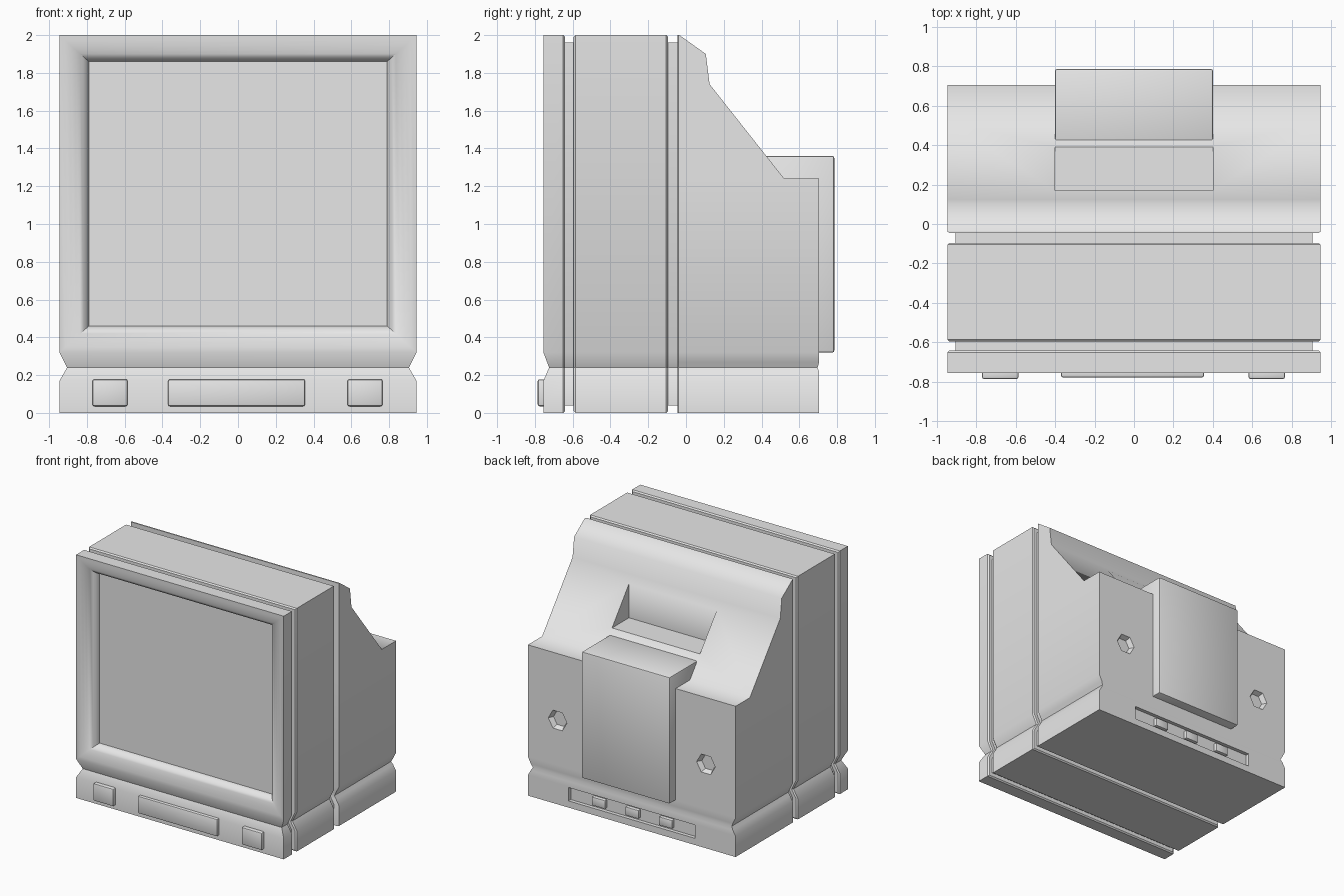
import bpy, bmesh, math

old = bpy.data.objects.get("Cube")
if old:
    bpy.data.objects.remove(old, do_unlink=True)

# One casing colour
grey = bpy.data.materials.new("casing grey")
grey.use_nodes = True
COLOUR = (0.8, 0.8, 0.8, 1)
grey.diffuse_color = COLOUR
grey.node_tree.nodes["Principled BSDF"].inputs["Base Color"].default_value = COLOUR

W, H = 0.945, 2.0                      # half width and height of the casing
LOW, MID, HIGH, VEE = 0.17, 0.24, 0.32, 0.04   # V groove around the base


def loft(bm, loops, start=True, end=True, closed=True):
    rings = [[bm.verts.new(p) for p in loop] for loop in loops]
    n = len(rings[0])
    for a, b in zip(rings, rings[1:]):
        for i in range(n if closed else n - 1):
            j = (i + 1) % n
            bm.faces.new((a[i], a[j], b[j], b[i]))
    if start:
        bm.faces.new(rings[0])
    if end:
        bm.faces.new(rings[-1])


def finish(name, bm, angle=40, smooth=True):
    bmesh.ops.remove_doubles(bm, verts=bm.verts[:], dist=0.0001)
    bmesh.ops.recalc_face_normals(bm, faces=bm.faces[:])
    mesh = bpy.data.meshes.new(name)
    bm.to_mesh(mesh)
    bm.free()
    mesh.materials.append(grey)
    ob = bpy.data.objects.new(name, mesh)
    bpy.context.collection.objects.link(ob)
    if smooth:
        smooth_edges(ob, angle)
    return ob


def smooth_edges(ob, angle):
    bpy.ops.object.select_all(action='DESELECT')
    ob.select_set(True)
    bpy.context.view_layer.objects.active = ob
    bpy.ops.object.shade_smooth_by_angle(angle=math.radians(angle))


def rect(x, z0, z1, y):
    return [(-x, y, z0), (x, y, z0), (x, y, z1), (-x, y, z1)]


def add_box(bm, x0, x1, y0, y1, z0, z1):
    loft(bm, [[(x0, y, z0), (x1, y, z0), (x1, y, z1), (x0, y, z1)] for y in (y0, y1)])


def box(name, *size, bevel=0.01):
    bm = bmesh.new()
    add_box(bm, *size)
    bmesh.ops.recalc_face_normals(bm, faces=bm.faces[:])
    if bevel:
        bmesh.ops.bevel(bm, geom=bm.edges[:], offset=bevel, segments=2,
                        profile=0.5, affect='EDGES')
    return finish(name, bm)


def outline(y, inset=0.0, notch_y=None):
    # Casing cross-section with the V groove on both sides
    w, n = W - inset, y if notch_y is None else notch_y
    right = [(w, y, inset), (w, y, LOW), (w - VEE, n, MID), (w, y, HIGH), (w, y, H - inset)]
    return right + [(-x, b, z) for x, b, z in reversed(right)]


# Front bezel: grooved base strip, rounded frame and sunken screen
FRONT, NOTCH, SCREEN = -0.755, -0.725, -0.67
bm = bmesh.new()
loft(bm, [outline(FRONT, 0, NOTCH), outline(-0.65), outline(-0.64, 0.01)], start=False)
loft(bm, [[(-x, y, z), (x, y, z)] for x, y, z in
          ((W, FRONT, 0), (W, FRONT, LOW), (W - VEE, NOTCH, MID), (W, FRONT, HIGH))],
     start=False, end=False, closed=False)
frame = []
STEPS = 8
for i in range(STEPS + 1):
    a = math.pi / 2 * i / STEPS
    s, c = math.sin(a), 1 - math.cos(a)
    frame.append(rect(W - 0.155 * s, HIGH + 0.14 * s, H - 0.14 * s,
                      FRONT + (SCREEN - FRONT) * c))
loft(bm, frame, start=False)
finish("front_bezel", bm)

# Middle shell
bm = bmesh.new()
loft(bm, [outline(-0.595, 0.01), outline(-0.585), outline(-0.105), outline(-0.095, 0.01)])
finish("middle_shell", bm)

# Inner core seen inside the two vertical grooves
bm = bmesh.new()
loft(bm, [outline(-0.65, 0.04), outline(-0.03, 0.04)])
finish("inner_core", bm)

# Rear shell, stacked from the base up: height, half width, back edge
BACK = 0.705
levels = [(0, W, BACK), (LOW, W, BACK), (0.215, 0.919, BACK), (MID, W - VEE, 0.697),
          (0.27, 0.92, BACK), (HIGH, W, BACK), (1.24, W, BACK), (1.24, W, 0.52),
          (1.74, W, 0.125), (1.9, W, 0.105), (H, W, -0.035)]
bm = bmesh.new()
loft(bm, [[(-w, -0.039, z), (0.01 - w, -0.045, z), (w - 0.01, -0.045, z),
           (w, -0.039, z), (w, back, z), (-w, back, z)] for z, w, back in levels])
rear = finish("rear_shell", bm, smooth=False)

# Cutter: carrying recess, connector slot and two six-sided sockets
bm = bmesh.new()
add_box(bm, -0.4, 0.4, 0.17, 0.39, 1.404, 1.9)
add_box(bm, -0.575, 0.575, BACK - 0.03, BACK + 0.1, 0.055, 0.165)
for side in (-1, 1):
    loft(bm, [[(side * 0.675 + r * math.cos(k * math.pi / 3), y,
                0.69 + r * math.sin(k * math.pi / 3)) for k in range(6)]
              for y, r in ((BACK - 0.04, 0.065), (BACK + 0.02, 0.095))])
cutter = finish("rear_cutter", bm, smooth=False)
cutter.hide_render = True
cut = rear.modifiers.new("cut", 'BOOLEAN')
cut.operation, cut.solver, cut.object = 'DIFFERENCE', 'EXACT', cutter
bpy.context.view_layer.objects.active = rear
bpy.ops.object.modifier_apply(modifier=cut.name)
bpy.data.objects.remove(cutter, do_unlink=True)
smooth_edges(rear, 54)

# Rear housing and connectors
box("rear_housing", -0.4, 0.4, 0.4, 0.785, 0.32, 1.36)
for name, x in (("left", 0.305), ("middle", 0), ("right", -0.305)):
    box(name + "_connector", x - 0.06, x + 0.06, 0.66, BACK, 0.075, 0.145, bevel=0.006)

# Front controls
for name, x0, x1, y in (("right_button", -0.77, -0.585, -0.785),
                        ("centre_panel", -0.37, 0.355, -0.777),
                        ("left_button", 0.58, 0.765, -0.785)):
    box(name, x0, x1, y, -0.73, 0.035, 0.178)
